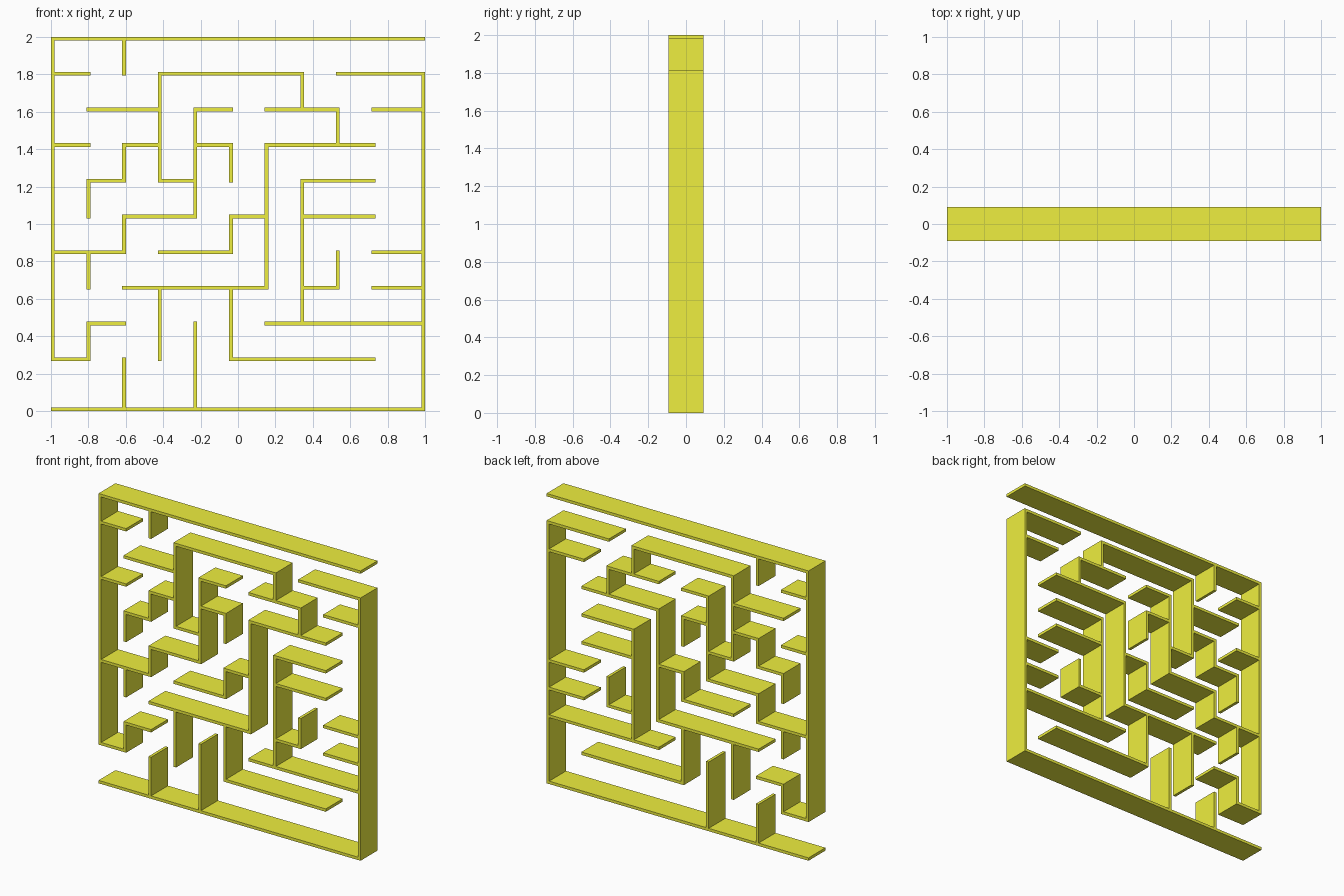
import bpy, bmesh

if "Cube" in bpy.data.objects:
    bpy.data.objects.remove(bpy.data.objects["Cube"])

T = 0.02        # wall thickness
DEPTH = 0.184   # wall depth along y

# Wall centre lines: even pitch, with one wider column at right and row at bottom
xs = [-0.99 + 0.1905 * i for i in range(10)] + [0.99]
zs = [0.01] + [0.277 + 0.1908 * i for i in range(9)] + [1.99]

# Horizontal walls: row -> (start column, end column)
rows = {
    0: [(0, 10)],
    1: [(0, 1), (5, 9)],
    2: [(1, 2), (6, 10)],
    3: [(2, 6), (7, 8), (9, 10)],
    4: [(0, 2), (3, 5), (9, 10)],
    5: [(2, 4), (5, 6), (7, 9)],
    6: [(1, 2), (3, 4), (7, 9)],
    7: [(0, 1), (2, 3), (4, 5), (6, 9)],
    8: [(1, 3), (4, 5), (6, 8), (9, 10)],
    9: [(0, 1), (3, 7), (8, 10)],
    10: [(0, 10)],
}
# Vertical walls: column -> (start row, end row)
cols = {
    0: [(1, 10)],
    1: [(1, 2), (3, 4), (5, 6)],
    2: [(0, 1), (4, 5), (6, 7), (9, 10)],
    3: [(1, 3), (6, 9)],
    4: [(0, 2), (5, 8)],
    5: [(1, 3), (4, 5), (6, 7)],
    6: [(3, 7)],
    7: [(2, 6), (8, 9)],
    8: [(3, 4), (7, 8)],
    10: [(0, 9)],
}

# Even cells are wall strips, odd cells are the gaps between them
filled = set()
for r, spans in rows.items():
    for a, b in spans:
        filled |= {(i, 2 * r) for i in range(2 * a, 2 * b + 1)}
for c, spans in cols.items():
    for a, b in spans:
        filled |= {(2 * c, k) for k in range(2 * a, 2 * b + 1)}

edges_x = [x + s * T / 2 for x in xs for s in (-1, 1)]
edges_z = [z + s * T / 2 for z in zs for s in (-1, 1)]

# Front plan of the maze, extruded back into joined walls
bm = bmesh.new()
verts = {}


def corner(i, k):
    if (i, k) not in verts:
        verts[i, k] = bm.verts.new((edges_x[i], -DEPTH / 2, edges_z[k]))
    return verts[i, k]


for i, k in sorted(filled):
    bm.faces.new([corner(i, k), corner(i + 1, k), corner(i + 1, k + 1), corner(i, k + 1)])

ext = bmesh.ops.extrude_face_region(bm, geom=bm.faces[:], use_keep_orig=True)
moved = [g for g in ext["geom"] if isinstance(g, bmesh.types.BMVert)]
bmesh.ops.translate(bm, verts=moved, vec=(0, DEPTH, 0))
bmesh.ops.recalc_face_normals(bm, faces=bm.faces[:])

mesh = bpy.data.meshes.new("maze_walls")
bm.to_mesh(mesh)
bm.free()
maze = bpy.data.objects.new("maze_walls", mesh)
bpy.context.collection.objects.link(maze)

# Yellow finish
mat = bpy.data.materials.new("yellow")
mat.diffuse_color = (0.86, 0.86, 0.05, 1)
mat.use_nodes = True
mat.node_tree.nodes["Principled BSDF"].inputs["Base Color"].default_value = mat.diffuse_color
mesh.materials.append(mat)
